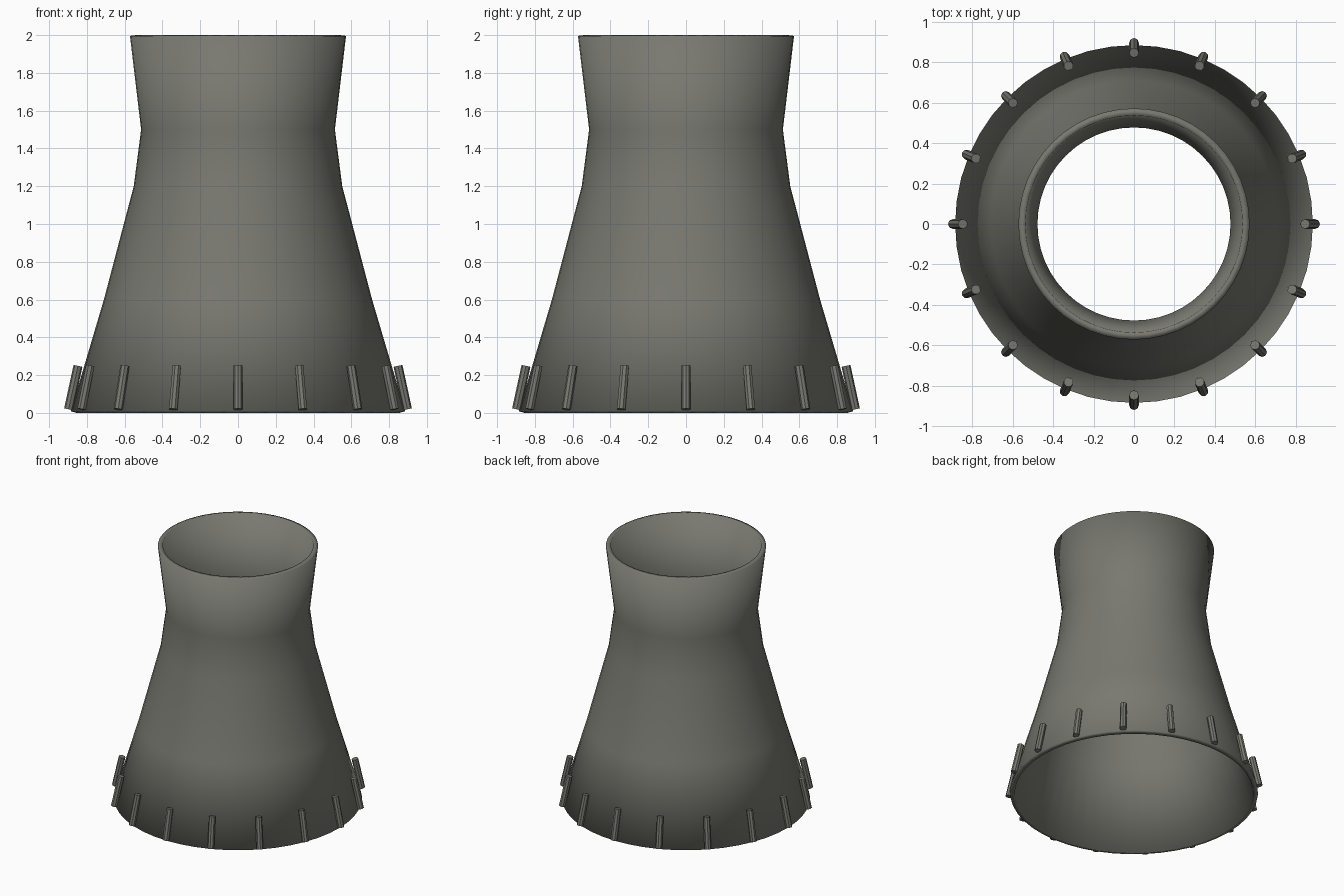
import bpy, bmesh, math
from mathutils import Matrix, Vector

cube = bpy.data.objects.get("Cube")
if cube:
    bpy.data.objects.remove(cube, do_unlink=True)

SEGMENTS = 48
RODS = 16

concrete = bpy.data.materials.new("grey_concrete")
concrete.use_nodes = True
colour = (0.19, 0.19, 0.165, 1)
concrete.diffuse_color = colour
concrete.node_tree.nodes["Principled BSDF"].inputs["Base Color"].default_value = colour


def finish(bm, name):
    mesh = bpy.data.meshes.new(name)
    bm.to_mesh(mesh)
    bm.free()
    mesh.materials.append(concrete)
    obj = bpy.data.objects.new(name, mesh)
    bpy.context.collection.objects.link(obj)
    return obj


# Tower shell: outer profile (radius, height) turned around z, thickened inward
profile = [(0.885, 0.009), (0.71, 0.6), (0.552, 1.2), (0.513, 1.5), (0.572, 1.996)]
bm = bmesh.new()
verts = [bm.verts.new((r, 0, z)) for r, z in profile]
edges = [bm.edges.new(pair) for pair in zip(verts, verts[1:])]
bmesh.ops.spin(bm, geom=verts + edges, cent=(0, 0, 0), axis=(0, 0, 1),
               angle=math.tau, steps=SEGMENTS, use_merge=True)
bmesh.ops.remove_doubles(bm, verts=bm.verts[:], dist=0.0001)
bmesh.ops.recalc_face_normals(bm, faces=bm.faces[:])
# Make sure the normals point away from the axis
face = bm.faces[:][0]
if face.normal.dot(face.calc_center_median() * Vector((1, 1, 0))) < 0:
    bmesh.ops.reverse_faces(bm, faces=bm.faces[:])
for f in bm.faces:
    f.smooth = True
shell = finish(bm, "tower_shell")
wall = shell.modifiers.new("wall", 'SOLIDIFY')
wall.thickness = 0.035
wall.offset = -1
wall.use_even_offset = True

# Leaning support rods around the base
foot, head = Vector((0.897, 0, 0.019)), Vector((0.847, 0, 0.249))
lean = (head - foot).to_track_quat('Z', 'Y').to_matrix().to_4x4()
place = Matrix.Translation((foot + head) / 2) @ lean
for i in range(RODS):
    bm = bmesh.new()
    bmesh.ops.create_cone(bm, cap_ends=True, segments=8, radius1=0.024, radius2=0.024,
                          depth=(head - foot).length,
                          matrix=Matrix.Rotation(math.tau * i / RODS, 4, 'Z') @ place)
    finish(bm, f"support_rod_{i + 1:02d}")
